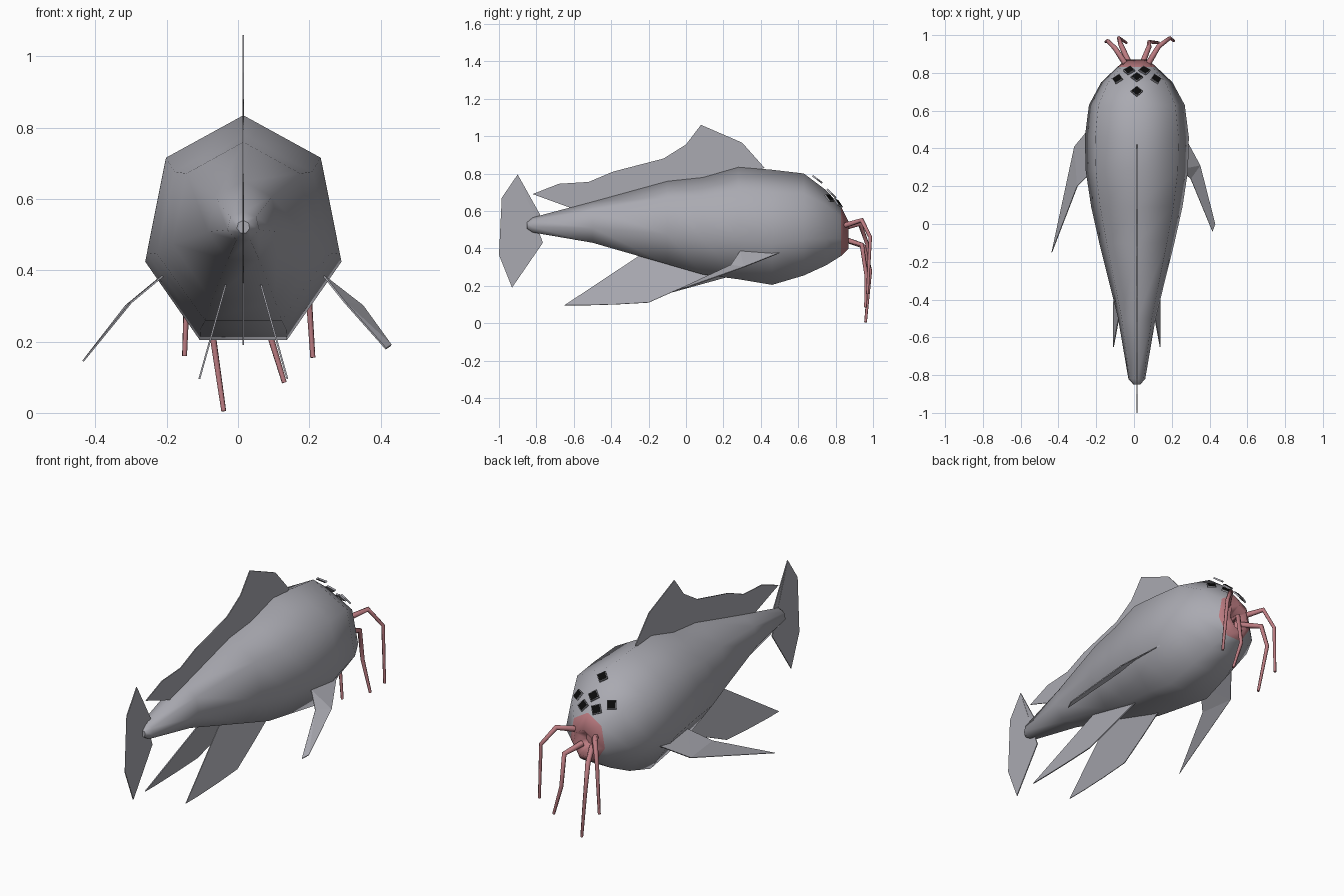
import bpy, bmesh, math
from mathutils import Vector

cube = bpy.data.objects.get("Cube")
if cube:
    bpy.data.objects.remove(cube, do_unlink=True)


def material(name, rgb):
    m = bpy.data.materials.new(name)
    m.use_nodes = True
    m.diffuse_color = (*rgb, 1)
    m.node_tree.nodes["Principled BSDF"].inputs["Base Color"].default_value = (*rgb, 1)
    return m


GREY = material("skin grey", (0.40, 0.40, 0.44))
PINK = material("mouth pink", (0.50, 0.20, 0.22))
BLACK = material("eye black", (0.003, 0.003, 0.003))
MID = 0.015  # centre line of the body


def add_object(name, bm, *mats):
    bmesh.ops.recalc_face_normals(bm, faces=bm.faces)
    mesh = bpy.data.meshes.new(name)
    bm.to_mesh(mesh)
    bm.free()
    obj = bpy.data.objects.new(name, mesh)
    bpy.context.collection.objects.link(obj)
    for m in mats:
        mesh.materials.append(m)
    return obj


# Body: seven-sided loft, (y, half width, top, bottom), ending in a hollow mouth
stations = [
    (-0.85, 0.018, 0.54, 0.505), (-0.82, 0.045, 0.565, 0.485),
    (-0.50, 0.10, 0.65, 0.43), (-0.10, 0.20, 0.76, 0.315),
    (0.09, 0.243, 0.78, 0.26), (0.28, 0.272, 0.835, 0.235),
    (0.46, 0.277, 0.82, 0.205), (0.63, 0.255, 0.80, 0.255),
    (0.75, 0.19, 0.71, 0.31), (0.83, 0.105, 0.62, 0.36),
    (0.87, 0.06, 0.54, 0.40), (0.80, 0.03, 0.50, 0.44),
]
SIDES = 7
bm = bmesh.new()
rings = []
for y, half, top, bottom in stations:
    r = (top - bottom) / 1.9
    ring = []
    for k in range(SIDES):
        a = math.tau * k / SIDES
        ring.append(bm.verts.new((MID + half * 1.02 * math.sin(a), y, top - r + r * math.cos(a))))
    rings.append(ring)
for i, (a, b) in enumerate(zip(rings, rings[1:])):
    for k in range(SIDES):
        n = (k + 1) % SIDES
        face = bm.faces.new((a[k], a[n], b[n], b[k]))
        face.smooth = True
        face.material_index = int(i >= len(rings) - 3)
bm.faces.new(rings[0])
bm.faces.new(rings[-1]).material_index = 1
add_object("body", bm, GREY, PINK)


# Fins: thin plates from outlines
def fin(name, points):
    bm = bmesh.new()
    face = bm.faces.new([bm.verts.new(p) for p in points])
    bmesh.ops.triangulate(bm, faces=[face])
    obj = add_object(name, bm, GREY)
    mod = obj.modifiers.new("thickness", "SOLIDIFY")
    mod.thickness = 0.005
    mod.offset = 0


dorsal = [(-0.82, 0.69), (-0.68, 0.745), (-0.52, 0.755), (-0.39, 0.81), (-0.24, 0.835),
          (-0.12, 0.88), (0, 0.955), (0.08, 1.06), (0.30, 0.965), (0.42, 0.83),
          (0.28, 0.78), (0, 0.72), (-0.4, 0.64), (-0.6, 0.61)]
fin("dorsal_fin", [(MID, y, z) for y, z in dorsal])

tail = [(-0.90, 0.795), (-0.985, 0.67), (-0.95, 0.54), (-1, 0.365), (-0.93, 0.19),
        (-0.765, 0.43), (-0.80, 0.52), (-0.78, 0.58)]
fin("tail_fin", [(MID, y, z) for y, z in tail])

pelvic = [(-0.25, 0.36), (-0.65, 0.095), (-0.55, 0.095), (-0.38, 0.10), (-0.20, 0.11),
          (-0.02, 0.19), (0.15, 0.27), (0.0, 0.34)]
for side, label in ((1, "left"), (-1, "right")):
    fin(label + "_pelvic_fin",
        [(MID + side * (0.125 - 0.28 * (z - 0.09)), y, z) for y, z in pelvic])

fin("left_pectoral_fin", [(0.22, 0.55, 0.395), (0.35, 0.31, 0.30), (0.43, 0, 0.19),
                          (0.415, -0.04, 0.18), (0.30, 0.24, 0.31), (0.24, 0.29, 0.385)])
fin("right_pectoral_fin", [(-0.20, 0.55, 0.395), (-0.315, 0.41, 0.30), (-0.435, -0.15, 0.145),
                           (-0.30, 0.20, 0.31), (-0.21, 0.29, 0.385)])


# Tentacles: tapered six-sided tubes, bent over and hanging from the mouth
def tentacle(name, points):
    curve = bpy.data.curves.new(name, "CURVE")
    curve.dimensions = "3D"
    curve.bevel_depth = 0.016
    curve.bevel_resolution = 1
    curve.use_fill_caps = True
    spline = curve.splines.new("POLY")
    spline.points.add(len(points) - 1)
    for i, (p, co) in enumerate(zip(spline.points, points)):
        p.co = (*co, 1)
        p.radius = 1 - 0.18 * i
    curve.materials.append(PINK)
    obj = bpy.data.objects.new(name, curve)
    bpy.context.collection.objects.link(obj)
    bpy.ops.object.select_all(action="DESELECT")
    obj.select_set(True)
    bpy.context.view_layer.objects.active = obj
    bpy.ops.object.convert(target="MESH")


tentacle("right_outer_tentacle", [(-0.04, 0.84, 0.51), (-0.10, 0.93, 0.53), (-0.14, 0.97, 0.42), (-0.15, 0.965, 0.16)])
tentacle("right_inner_tentacle", [(-0.02, 0.84, 0.45), (-0.07, 0.95, 0.41), (-0.08, 0.985, 0.28), (-0.04, 0.96, 0.005)])
tentacle("left_inner_tentacle", [(0.04, 0.84, 0.45), (0.08, 0.94, 0.42), (0.08, 0.965, 0.25), (0.13, 0.96, 0.085)])
tentacle("left_outer_tentacle", [(0.07, 0.84, 0.52), (0.13, 0.94, 0.55), (0.19, 0.985, 0.46), (0.21, 0.97, 0.155)])


# Eyes: small diamond plates with a grey rim, lying on the brow
def eye(name, centre, normal):
    bm = bmesh.new()
    n = Vector(normal).normalized()
    u = Vector((0, 1, 0)).cross(n).normalized()
    v = n.cross(u)
    c = Vector(centre)
    face = bm.faces.new([bm.verts.new(c + d * 0.033) for d in (u, v, -u, -v)])
    top = bmesh.ops.extrude_face_region(bm, geom=[face], use_keep_orig=True)["geom"]
    bmesh.ops.translate(bm, vec=n * 0.009, verts=[g for g in top if isinstance(g, bmesh.types.BMVert)])
    cap = next(g for g in top if isinstance(g, bmesh.types.BMFace))
    bmesh.ops.inset_region(bm, faces=[cap], thickness=0.004)
    cap.material_index = 1
    add_object(name, bm, GREY, BLACK)


eye("upper_eye", (MID, 0.70, 0.765), (0, 0.6, 0.8))
eye("middle_eye", (MID, 0.775, 0.69), (0, 0.7, 0.7))
for side, label in ((1, "left"), (-1, "right")):
    eye(label + "_lower_eye", (MID + side * 0.04, 0.81, 0.64), (side * 0.2, 0.75, 0.65))
    eye(label + "_outer_eye", (MID + side * 0.10, 0.765, 0.665), (side * 0.4, 0.65, 0.65))
